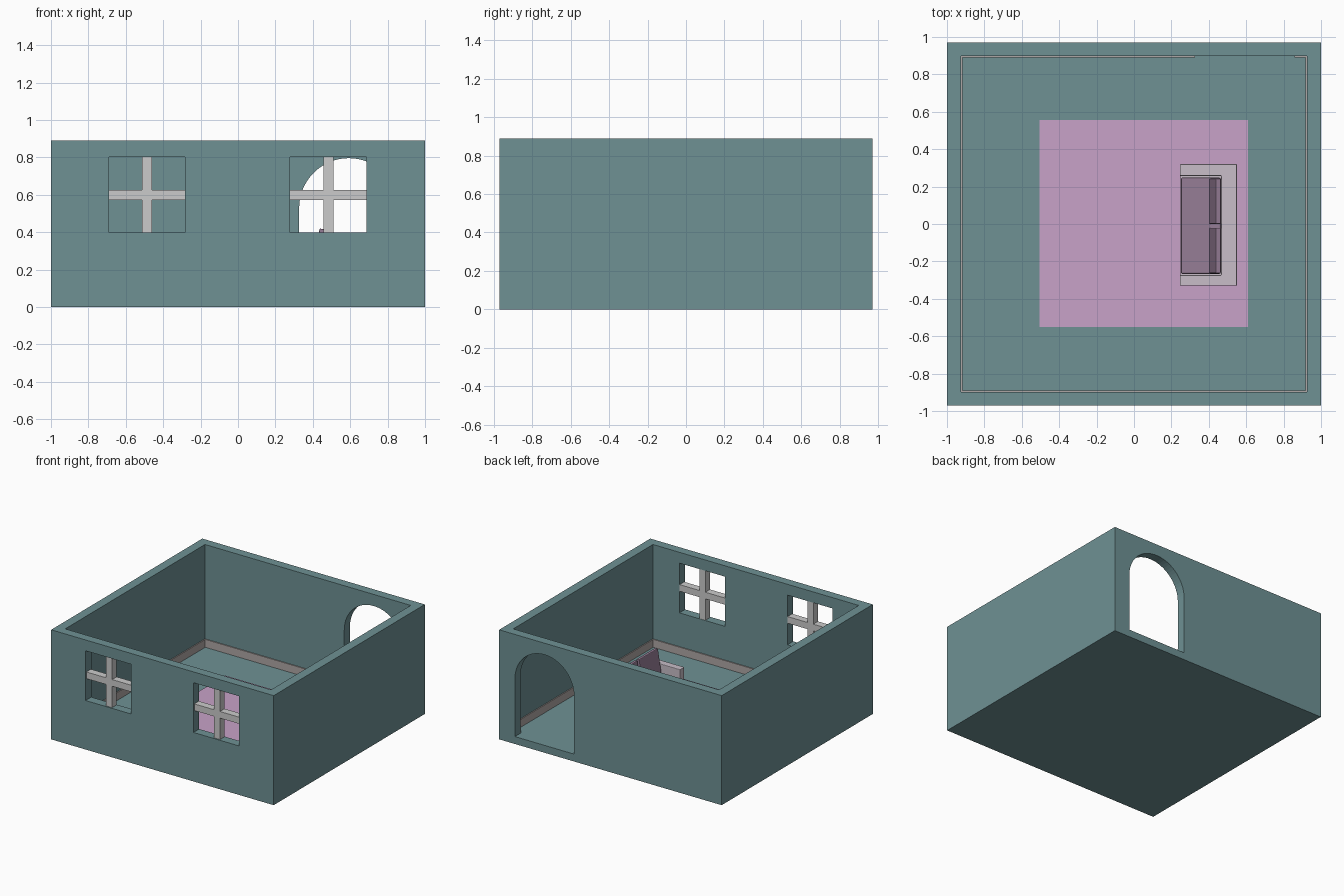
import bpy, bmesh, math
from mathutils import Matrix

if "Cube" in bpy.data.objects:
    bpy.data.objects.remove(bpy.data.objects["Cube"])


def material(name, rgb):
    m = bpy.data.materials.new(name)
    m.diffuse_color = (*rgb, 1)
    m.use_nodes = True
    m.node_tree.nodes["Principled BSDF"].inputs["Base Color"].default_value = m.diffuse_color
    return m


TEAL = material("teal_plaster", (0.157, 0.283, 0.296))
LILAC = material("lilac_rug", (0.58, 0.36, 0.58))
PALE = material("pale_fabric", (0.578, 0.515, 0.578))
PLUM = material("plum_fabric", (0.305, 0.205, 0.305))
WARM = material("warm_grey_wood", (0.43, 0.39, 0.38))


def finish(name, bm, mat=None, bevel=0):
    bmesh.ops.recalc_face_normals(bm, faces=bm.faces[:])
    me = bpy.data.meshes.new(name)
    bm.to_mesh(me)
    bm.free()
    ob = bpy.data.objects.new(name, me)
    bpy.context.collection.objects.link(ob)
    if mat:
        me.materials.append(mat)
    if bevel:
        b = ob.modifiers.new("bevel", 'BEVEL')
        b.width, b.segments = bevel, 2
    return ob


def box(name, x, y, z, mat=None, bevel=0):
    bm = bmesh.new()
    size = Matrix.Diagonal((x[1] - x[0], y[1] - y[0], z[1] - z[0], 1))
    mid = Matrix.Translation((sum(x) / 2, sum(y) / 2, sum(z) / 2))
    bmesh.ops.create_cube(bm, size=1, matrix=mid @ size)
    return finish(name, bm, mat, bevel)


def prism(name, pts, direction, mat=None, bevel=0):
    bm = bmesh.new()
    f = bm.faces.new([bm.verts.new(p) for p in pts])
    new = bmesh.ops.extrude_face_region(bm, geom=[f])["geom"]
    bmesh.ops.translate(bm, vec=direction,
                        verts=[v for v in new if isinstance(v, bmesh.types.BMVert)])
    return finish(name, bm, mat, bevel)


FLOOR, IX, IY = 0.06, 0.925, 0.897
WINDOWS = (-0.487, 0.483)
DOOR_X, DOOR_R = 0.593, 0.266

# Room shell: solid block with interior, windows and arched doorway cut out
room = box("room_walls_and_floor", (-1, 1), (-0.97, 0.97), (0, 0.89), TEAL)
cutters = [box("room_cutter", (-IX, IX), (-IY, IY), (FLOOR, 1.2))]
for wx in WINDOWS:
    cutters.append(box("window_cutter", (wx - 0.204, wx + 0.204), (-1.1, -0.8), (0.398, 0.802)))
arch = [(DOOR_X - DOOR_R, 0.8, FLOOR), (DOOR_X + DOOR_R, 0.8, FLOOR)]
for i in range(33):
    a = math.pi * i / 32
    arch.append((DOOR_X + DOOR_R * math.cos(a), 0.8, 0.53 + DOOR_R * math.sin(a)))
cutters.append(prism("door_cutter", arch, (0, 0.3, 0)))
bpy.context.view_layer.objects.active = room
for c in cutters:
    mod = room.modifiers.new("cut", 'BOOLEAN')
    mod.operation, mod.solver, mod.object = 'DIFFERENCE', 'EXACT', c
    bpy.ops.object.modifier_apply(modifier=mod.name)
    bpy.data.objects.remove(c)

# Window cross bars
for side, wx in zip(("left", "right"), WINDOWS):
    y = (-0.96, -0.9)
    box(side + "_window_upright", (wx - 0.027, wx + 0.027), y, (0.398, 0.802))
    box(side + "_window_crossbar", (wx - 0.204, wx + 0.204), (y[0] + .0005, y[1] - .0005), (0.572, 0.626))

# Skirting boards, interrupted at the doorway
T, SZ = 0.008, (FLOOR, 0.124)
for side, x in (("left", (-IX, -IX + T)), ("right", (IX - T, IX))):
    box(side + "_skirting", x, (-IY, IY), SZ, WARM)
box("front_skirting", (-IX + T, IX - T), (-IY, -IY + T), SZ, WARM)
box("back_skirting_long", (-IX + T, DOOR_X - DOOR_R), (IY - T, IY), SZ, WARM)
box("back_skirting_short", (DOOR_X + DOOR_R, IX - T), (IY - T, IY), SZ, WARM)

# Rug
box("rug", (-0.505, 0.61), (-0.552, 0.556), (FLOOR, 0.068), LILAC)

# Sofa: U-shaped frame, base, seat and two leaning back cushions
outline = [(0.245, -0.33), (0.55, -0.33), (0.55, 0.32), (0.245, 0.32),
           (0.245, 0.257), (0.466, 0.257), (0.466, -0.273), (0.245, -0.273)]
prism("sofa_frame", [(x, y, 0.068) for x, y in outline], (0, 0, 0.225), PALE, 0.004)
box("sofa_base", (0.249, 0.466), (-0.273, 0.257), (0.068, 0.15), PALE)
box("sofa_seat_cushion", (0.251, 0.464), (-0.267, 0.248), (0.15, 0.215), PLUM, 0.008)
profile = [(0.402, 0.215), (0.436, 0.42), (0.465, 0.415), (0.434, 0.215)]
for side, y0, y1 in (("left", 0.0, 0.243), ("right", -0.264, -0.021)):
    prism(side + "_back_cushion", [(x, y0, z) for x, z in profile], (0, y1 - y0, 0), PLUM, 0.005)
